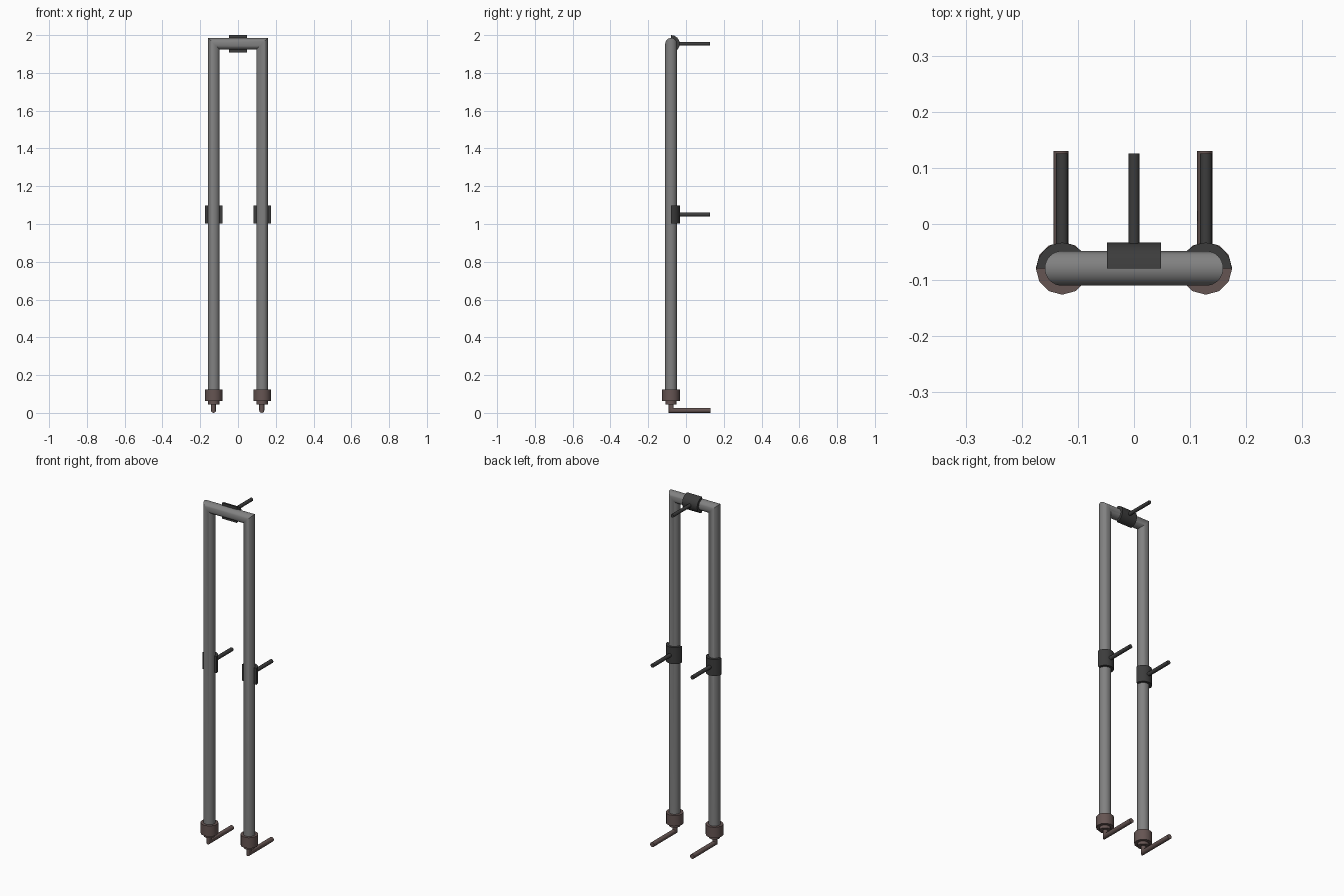
import bpy, bmesh, math
from mathutils import Vector

cube = bpy.data.objects.get("Cube")
if cube:
    bpy.data.objects.remove(cube, do_unlink=True)


def material(name, color):
    m = bpy.data.materials.new(name)
    m.use_nodes = True
    m.diffuse_color = (*color, 1)
    m.node_tree.nodes["Principled BSDF"].inputs["Base Color"].default_value = (*color, 1)
    return m


GREY = material("pipe grey", (0.22, 0.22, 0.22))
DARK = material("clamp black", (0.045, 0.045, 0.045))
BROWN = material("foot brown", (0.13, 0.09, 0.085))

LEG_X, PIPE_Y, TOP_Z = 0.128, -0.079, 1.954


def finish(name, bm, mat, angle=35):
    bmesh.ops.recalc_face_normals(bm, faces=bm.faces)
    mesh = bpy.data.meshes.new(name)
    bm.to_mesh(mesh)
    bm.free()
    mesh.materials.append(mat)
    obj = bpy.data.objects.new(name, mesh)
    bpy.context.collection.objects.link(obj)
    bpy.ops.object.select_all(action='DESELECT')
    obj.select_set(True)
    bpy.context.view_layer.objects.active = obj
    if angle:
        bpy.ops.object.shade_smooth_by_angle(angle=math.radians(angle))
    return obj


def skin(bm, rings):
    """Bridge successive rings of points and cap both ends."""
    loops = [[bm.verts.new(p) for p in ring] for ring in rings]
    n = len(loops[0])
    for a, b in zip(loops, loops[1:]):
        for i in range(n):
            j = (i + 1) % n
            bm.faces.new((a[i], a[j], b[j], b[i]))
    bm.faces.new(loops[0][::-1])
    bm.faces.new(loops[-1])


def tube(name, path, radius, mat, sides):
    """Round tube along a flat path, with mitred corners."""
    pts = [Vector(p) for p in path]
    dirs = [(b - a).normalized() for a, b in zip(pts, pts[1:])]
    side = dirs[0].cross(dirs[-1] if len(dirs) == 2 else dirs[min(1, len(dirs) - 1)])
    side = side.normalized() if side.length > 0.01 else dirs[0].orthogonal().normalized()
    rings = []
    for i, p in enumerate(pts):
        before, after = dirs[max(i - 1, 0)], dirs[min(i, len(dirs) - 1)]
        mid = (before + after).normalized()
        out = side.cross(mid) / mid.dot(after)
        angles = [2 * math.pi * k / sides for k in range(sides)]
        rings.append([p + radius * (math.cos(a) * side + math.sin(a) * out) for a in angles])
    bm = bmesh.new()
    skin(bm, rings)
    return finish(name, bm, mat)


def half_clamp(name, centre, axis, length, radius):
    """Half shell wrapped round the rear of a pipe."""
    c, axis = Vector(centre), Vector(axis)
    back = Vector((0, 1, 0))
    across = axis.cross(back)
    steps = 8
    arc = [math.pi * k / steps for k in range(steps + 1)]
    profile = [(radius, a) for a in arc] + [(0.030, a) for a in reversed(arc)]
    rings = [[c + axis * s * length / 2 + r * (math.cos(a) * across + math.sin(a) * back)
              for r, a in profile] for s in (-1, 1)]
    bm = bmesh.new()
    skin(bm, rings)
    return finish(name, bm, DARK)


def foot_cap(name, x):
    """Stepped twelve-sided cap under a leg."""
    levels = [(0.030, 0.045), (0.030, 0.062), (0.047, 0.062), (0.047, 0.124)]
    rings = [[(x + r * math.cos(k * math.pi / 6), PIPE_Y + r * math.sin(k * math.pi / 6), z)
              for k in range(12)] for r, z in levels]
    bm = bmesh.new()
    skin(bm, rings)
    return finish(name, bm, BROWN)


# Bent pipe frame
tube("pipe_frame", [(-LEG_X, PIPE_Y, 0.1), (-LEG_X, PIPE_Y, TOP_Z),
                    (LEG_X, PIPE_Y, TOP_Z), (LEG_X, PIPE_Y, 0.1)], 0.031, GREY, 32)

# Top clamp and its rod
half_clamp("top_clamp", (0, PIPE_Y, TOP_Z), (1, 0, 0), 0.096, 0.046)
tube("top_rod", [(0, -0.04, TOP_Z), (0, 0.126, TOP_Z)], 0.010, DARK, 12)

# Leg clamps, rods and feet on both sides
for label, x in (("right", -LEG_X), ("left", LEG_X)):
    half_clamp(label + "_clamp", (x, PIPE_Y, 1.05), (0, 0, 1), 0.096, 0.046)
    tube(label + "_clamp_rod", [(x, -0.04, 1.05), (x, 0.126, 1.05)], 0.011, DARK, 12)
    foot_cap(label + "_foot_cap", x)
    tube(label + "_foot_hook", [(x - 0.002, PIPE_Y, 0.06), (x - 0.002, PIPE_Y, 0.0135),
                                (x - 0.002, 0.13, 0.0135)], 0.0135, BROWN, 12)
